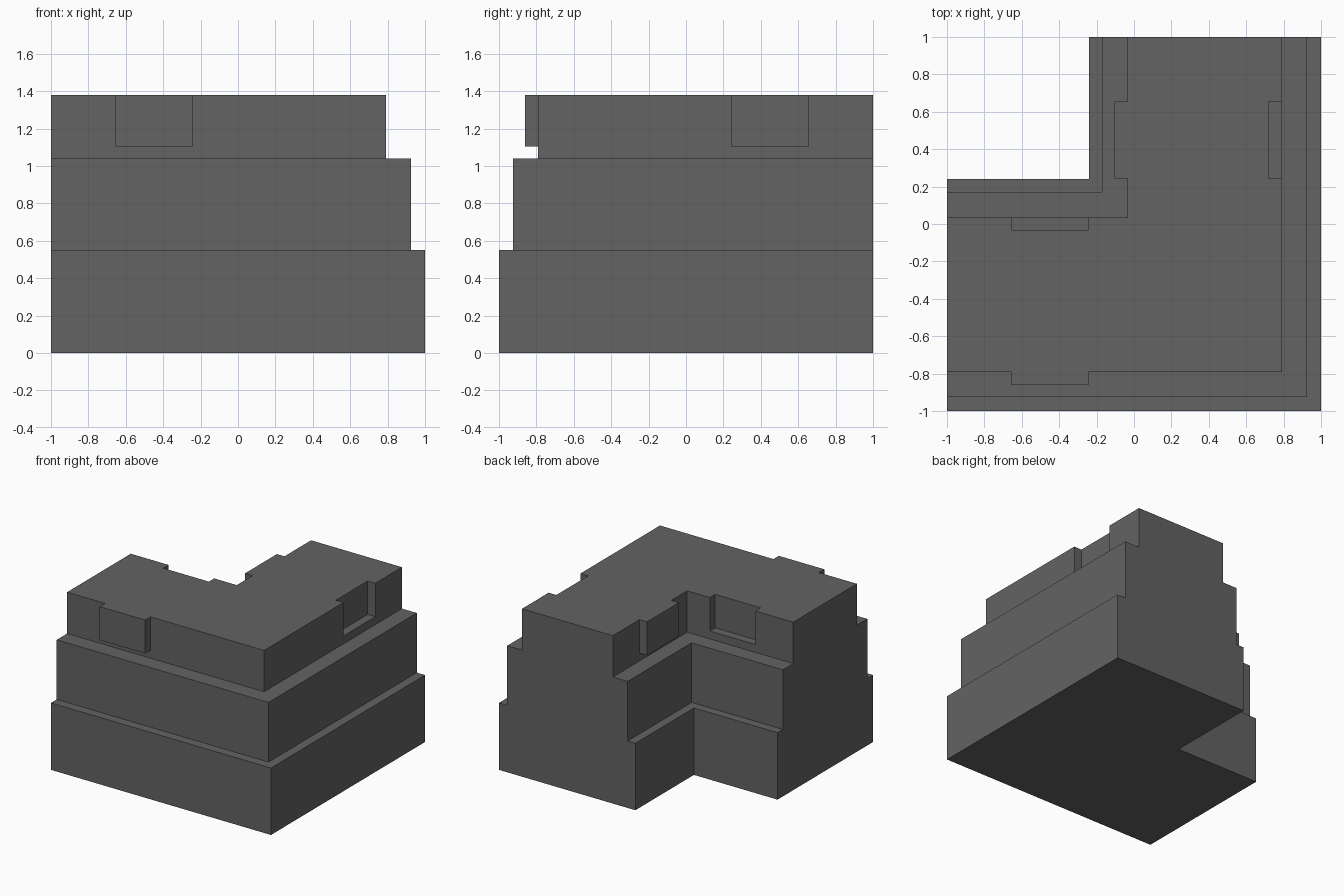
import bpy, bmesh

if "Cube" in bpy.data.objects:
    bpy.data.objects.remove(bpy.data.objects["Cube"], do_unlink=True)

TOP = 1.38      # finished height
OVER = 1.6      # rough height before the top is trimmed flat
FAR = 2.0       # cutters reach well past the body

grey = bpy.data.materials.new("dark_grey_stone")
grey.use_nodes = True
grey.diffuse_color = (0.125, 0.125, 0.125, 1)
grey.node_tree.nodes["Principled BSDF"].inputs["Base Color"].default_value = (0.125, 0.125, 0.125, 1)


def prism(name, outline, z0, z1):
    """Upright prism from a flat outline."""
    bm = bmesh.new()
    face = bm.faces.new([bm.verts.new((x, y, z0)) for x, y in outline])
    grown = bmesh.ops.extrude_face_region(bm, geom=[face])["geom"]
    verts = [g for g in grown if isinstance(g, bmesh.types.BMVert)]
    bmesh.ops.translate(bm, verts=verts, vec=(0, 0, z1 - z0))
    bmesh.ops.recalc_face_normals(bm, faces=bm.faces)
    mesh = bpy.data.meshes.new(name)
    bm.to_mesh(mesh)
    bm.free()
    mesh.materials.append(grey)
    obj = bpy.data.objects.new(name, mesh)
    bpy.context.collection.objects.link(obj)
    return obj


def combine(body, operation, x0, x1, y0, y1, z0, z1):
    """Add a box to the body or cut it away."""
    tool = prism("helper_box", [(x0, y0), (x1, y0), (x1, y1), (x0, y1)], z0, z1)
    tool.hide_render = True
    mod = body.modifiers.new("box", 'BOOLEAN')
    mod.operation = operation
    mod.solver = 'EXACT'
    mod.object = tool
    bpy.context.view_layer.objects.active = body
    bpy.ops.object.modifier_apply(modifier=mod.name)
    bpy.data.objects.remove(tool, do_unlink=True)


# L-shaped corner block
wall = prism("stepped_corner_wall",
             [(-1, -1), (1, -1), (1, 1), (-0.24, 1), (-0.24, 0.24), (-1, 0.24)], 0, OVER)

# Two setbacks: outer front, outer side, inner corner
for z, outer, inner in ((0.55, 0.925, 0.17), (1.04, 0.79, 0.036)):
    combine(wall, 'DIFFERENCE', -FAR, FAR, -FAR, -outer, z, FAR)
    combine(wall, 'DIFFERENCE', outer, FAR, -FAR, FAR, z, FAR)
    combine(wall, 'DIFFERENCE', -FAR, -inner, inner, FAR, z, FAR)

# Interlocking tabs and matching notches along the top course
NEAR, END, BASE = 0.242, 0.655, 1.105
combine(wall, 'UNION', -END, -NEAR, -0.86, -0.5, BASE, 1.5)           # front tab
combine(wall, 'UNION', -0.105, 0.3, NEAR, END, BASE, 1.5)             # inner tab
combine(wall, 'DIFFERENCE', 0.72, FAR, NEAR, END, BASE, FAR)          # side notch
combine(wall, 'DIFFERENCE', -END, -NEAR, -0.033, FAR, BASE, FAR)      # inner notch

# Level the top
combine(wall, 'DIFFERENCE', -FAR, FAR, -FAR, FAR, TOP, FAR)

# Merge coplanar faces
bm = bmesh.new()
bm.from_mesh(wall.data)
bmesh.ops.remove_doubles(bm, verts=bm.verts, dist=1e-5)
bmesh.ops.dissolve_limit(bm, angle_limit=0.01, verts=bm.verts, edges=bm.edges)
bmesh.ops.recalc_face_normals(bm, faces=bm.faces)
for f in bm.faces:
    f.smooth = False
    f.material_index = 0
bm.to_mesh(wall.data)
bm.free()
wall.data.materials.clear()
wall.data.materials.append(grey)
